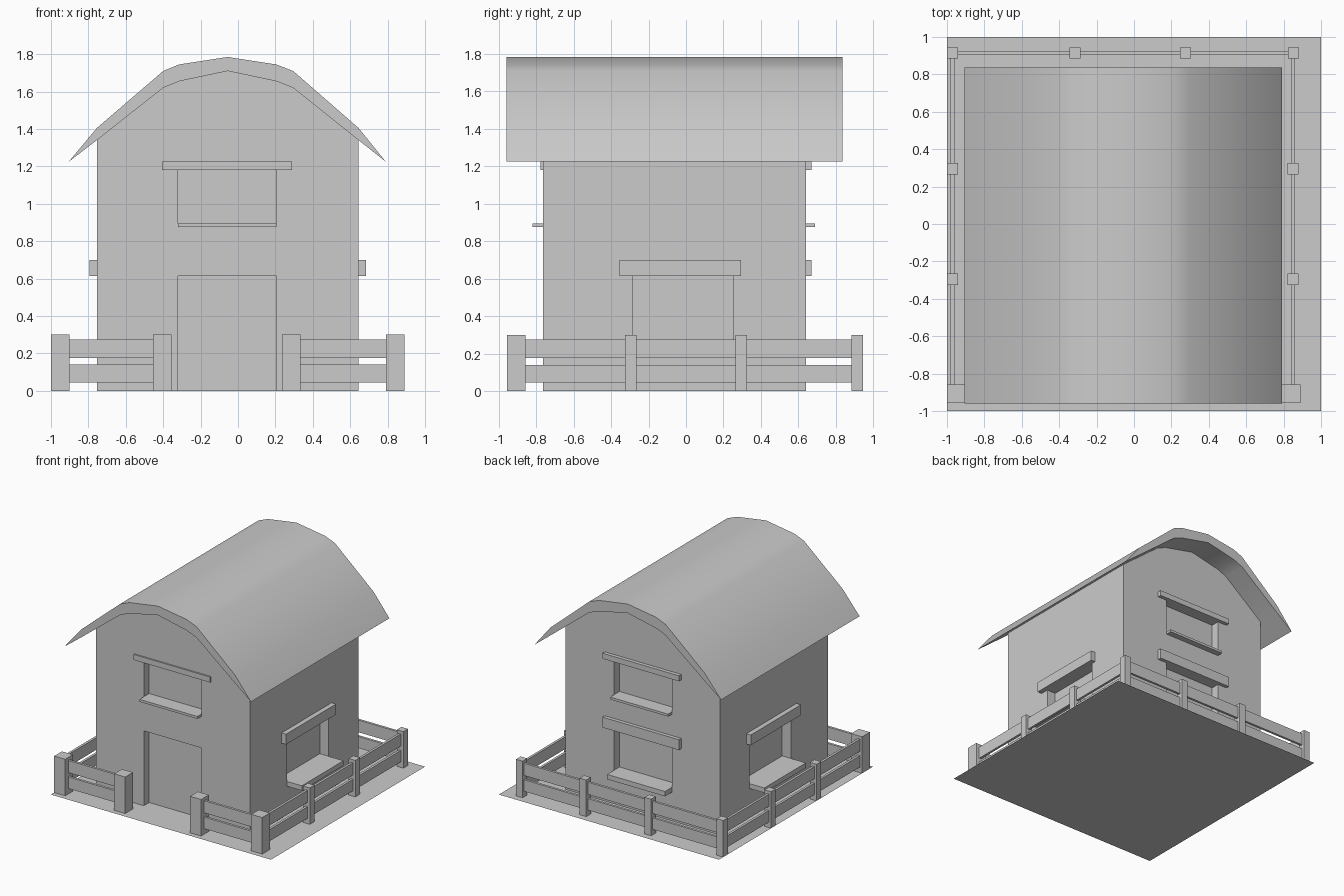
import bpy, bmesh, math

if "Cube" in bpy.data.objects:
    bpy.data.objects.remove(bpy.data.objects["Cube"])

CX = -0.055                      # ridge line of the house
X0, X1, Y0, Y1 = -0.755, 0.645, -0.765, 0.64
DEPTH = 0.07                     # window and door recess


def link(name, bm):
    bmesh.ops.recalc_face_normals(bm, faces=bm.faces)
    mesh = bpy.data.meshes.new(name)
    bm.to_mesh(mesh)
    bm.free()
    ob = bpy.data.objects.new(name, mesh)
    bpy.context.collection.objects.link(ob)
    return ob


def box(name, x, y, z):
    bm = bmesh.new()
    bmesh.ops.create_cube(bm, size=1)
    for v in bm.verts:
        v.co = [(a + b) / 2 + c * (b - a) for (a, b), c in zip((x, y, z), v.co)]
    return link(name, bm)


def extrude_profile(name, pts, y0, y1):
    bm = bmesh.new()
    face = bm.faces.new([bm.verts.new((x, y0, z)) for x, z in pts])
    res = bmesh.ops.extrude_face_region(bm, geom=[face])
    for v in res["geom"]:
        if isinstance(v, bmesh.types.BMVert):
            v.co.y = y1
    return link(name, bm)


# ground
bm = bmesh.new()
bmesh.ops.create_grid(bm, x_segments=1, y_segments=1, size=1)
link("ground", bm)

# roof: thick arched shell tapering to the eaves
outer = [(-0.905, 1.225), (-0.755, 1.405), (-0.4, 1.71), (-0.315, 1.745), (CX, 1.785),
         (0.205, 1.745), (0.295, 1.71), (0.645, 1.405), (0.79, 1.225)]
inner = [(X0, 1.34), (-0.4, 1.62), (-0.315, 1.655), (CX, 1.71),
         (0.205, 1.655), (0.295, 1.62), (X1, 1.34)]
roof = extrude_profile("roof", outer + inner[::-1], -0.96, 0.837)
roof.data.shade_smooth()
roof.data.set_sharp_from_angle(angle=math.radians(35))

# house walls, filled up to the underside of the roof
walls = extrude_profile("walls", [(X0, 0)] + inner + [(X1, 0)], Y0, Y1)


def recess(x, y, z):
    cutter = box("recess_cutter", x, y, z)
    cutter.hide_render = True
    cutter.hide_set(True)
    mod = walls.modifiers.new("recess", "BOOLEAN")
    mod.operation = "DIFFERENCE"
    mod.solver = "EXACT"
    mod.object = cutter


WX, HX = (-0.32, 0.205), (-0.405, 0.29)      # opening and lintel, front and back
WY, HY = (-0.285, 0.255), (-0.355, 0.295)    # opening and lintel, sides
front, back = (Y0 - 0.1, Y0 + DEPTH), (Y1 - DEPTH, Y1 + 0.1)

# door
recess(WX, front, (-0.1, 0.615))

# upper windows
recess(WX, front, (0.875, 1.18))
recess(WX, back, (0.875, 1.18))
box("front_window_sill", WX, (-0.82, Y0 + DEPTH), (0.875, 0.895))
box("back_upper_sill", WX, (Y1 - DEPTH, 0.69), (0.875, 0.895))
box("front_window_lintel", HX, (-0.777, Y0 + 0.01), (1.18, 1.225))
box("back_upper_lintel", HX, (Y1 - 0.01, 0.67), (1.18, 1.225))

# lower windows
recess(WX, back, (0.235, 0.615))
box("back_lower_sill", WX, (Y1 - DEPTH, 0.73), (0.235, 0.275))
box("back_lower_lintel", HX, (Y1 - 0.01, 0.67), (0.615, 0.7))
for side, wall, s in (("left", X0, -1), ("right", X1, 1)):
    span = lambda a, b: tuple(sorted((wall + s * a, wall + s * b)))
    recess(span(-0.08, 0.1), WY, (0.235, 0.615))
    box(side + "_window_sill", span(-0.08, 0.135), WY, (0.235, 0.275))
    box(side + "_window_lintel", span(-0.01, 0.04), HY, (0.615, 0.7))


# fence posts and rails
def post(name, x, y, w):
    box(name, (x - w / 2, x + w / 2), (y - w / 2, y + w / 2), (0, 0.3))


def rails(name, x, y):
    for z in ((0.045, 0.14), (0.175, 0.275)):
        box(name, x, y, z)


FL, FR, FF, FB = -0.97, 0.85, -0.907, 0.915
for x in (-0.95, -0.405, 0.285, 0.84):
    post("front_fence_post", x, FF, 0.1)
for x in (FL, -0.315, 0.275, FR + 0.003):
    post("back_fence_post", x, FB, 0.06)
for x in (FL, FR):
    for y in (-0.295, 0.295):
        post("side_fence_post", x, y, 0.06)
    rails("side_fence_rail", (x - 0.01, x + 0.01), (FF, FB))
rails("back_fence_rail", (FL, FR), (FB - 0.01, FB + 0.01))
for x in ((-0.95, -0.405), (0.285, 0.84)):
    rails("front_fence_rail", x, (FF - 0.01, FF + 0.01))
